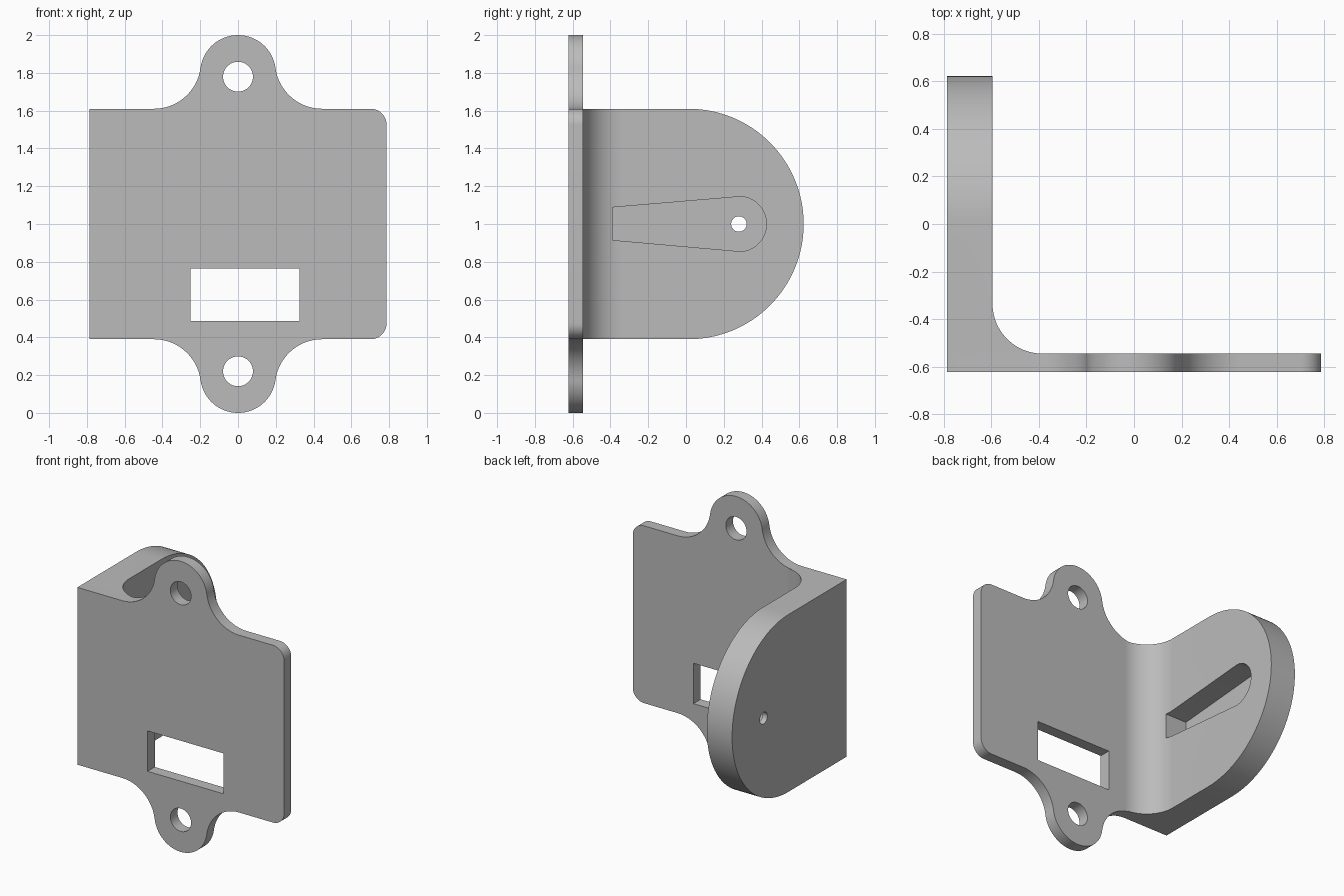
import bpy, bmesh, math
from mathutils import Vector

if "Cube" in bpy.data.objects:
    bpy.data.objects.remove(bpy.data.objects["Cube"])

grey = bpy.data.materials.new("plain grey")
grey.use_nodes = True
grey.diffuse_color = (0.5, 0.5, 0.5, 1)
grey.node_tree.nodes["Principled BSDF"].inputs["Base Color"].default_value = (0.5, 0.5, 0.5, 1)


def arc(cx, cy, r, start, end, n=24):
    """Points on an arc, angles in degrees."""
    return [(cx + r * math.cos(math.radians(start + (end - start) * i / n)),
             cy + r * math.sin(math.radians(start + (end - start) * i / n)))
            for i in range(n + 1)]


def prism(name, outline, axis, low, high):
    """Extrude an outline along an axis; the outline uses the other two axes in order."""
    def place(p, depth):
        c = list(p)
        c.insert("xyz".index(axis), depth)
        return Vector(c)
    bm = bmesh.new()
    bottom = [bm.verts.new(place(p, low)) for p in outline]
    top = [bm.verts.new(place(p, high)) for p in outline]
    n = len(outline)
    bm.faces.new(bottom)
    bm.faces.new(top)
    for i in range(n):
        j = (i + 1) % n
        bm.faces.new((bottom[i], bottom[j], top[j], top[i]))
    bmesh.ops.recalc_face_normals(bm, faces=bm.faces)
    mesh = bpy.data.meshes.new(name)
    bm.to_mesh(mesh)
    bm.free()
    mesh.materials.append(grey)
    obj = bpy.data.objects.new(name, mesh)
    bpy.context.collection.objects.link(obj)
    return obj


def carve(target, cutter, operation="DIFFERENCE"):
    """Apply a boolean and discard the cutter."""
    cutter.hide_render = True
    bpy.context.view_layer.objects.active = target
    mod = target.modifiers.new("carve", "BOOLEAN")
    mod.operation = operation
    mod.solver = "EXACT"
    mod.object = cutter
    bpy.ops.object.modifier_apply(modifier=mod.name)
    bpy.data.objects.remove(cutter)


FRONT, PLATE_BACK = -0.623, -0.545
LEFT, WALL_INNER, RIGHT = -0.787, -0.595, 0.787
HALF = 0.61          # half height of the body
FILLET = 0.21

# L-shaped section with a rounded inner corner
section = [(LEFT, FRONT), (0.9, FRONT), (0.9, PLATE_BACK)]
section += arc(WALL_INNER + FILLET, PLATE_BACK + FILLET, FILLET, 270, 180)
section += [(WALL_INNER, 0.8), (LEFT, 0.8)]
bracket = prism("angle_bracket", section, "z", -0.1, 2.1)

# Plate silhouette: eared top half, mirrored for the bottom
ear_r, sweep_r, ear_z = 0.2, 0.25, 0.8
sweep_z = HALF + sweep_r
sweep_x = math.sqrt((ear_r + sweep_r) ** 2 - (sweep_z - ear_z) ** 2)
tilt = math.degrees(math.atan2(sweep_z - ear_z, sweep_x))
corner = 0.085
upper = arc(RIGHT - corner, HALF - corner, corner, 0, 90, 12)
upper += arc(sweep_x, sweep_z, sweep_r, 270, 180 + tilt)
upper += arc(0, ear_z, ear_r, tilt, 180 - tilt, 48)[1:-1]
upper += arc(-sweep_x, sweep_z, sweep_r, -tilt, -90)
upper += [(-0.9, HALF)]
outline = [(x, 1 + z) for x, z in upper] + [(x, 1 - z) for x, z in reversed(upper)]
carve(bracket, prism("plate_outline", outline, "y", -1, 1), "INTERSECT")

# Side silhouette: full-height plate and round-ended wall
side = [(PLATE_BACK, 2.2), (-1, 2.2), (-1, -0.2), (PLATE_BACK, -0.2), (PLATE_BACK, 1 - HALF)]
side += arc(0.623 - HALF, 1, HALF, -90, 90, 64)
side += [(PLATE_BACK, 1 + HALF)]
carve(bracket, prism("side_outline", side, "x", -1, 1), "INTERSECT")

# Mounting holes and rectangular window in the plate
for z in (0.22, 1.78):
    carve(bracket, prism("mount_hole", arc(0, z, 0.079, 0, 360, 40)[:-1], "y", -0.8, -0.4))
window = [(-0.252, 0.487), (0.325, 0.487), (0.325, 0.765), (-0.252, 0.765)]
carve(bracket, prism("window", window, "y", -0.8, -0.4))

# Tapered blind pocket and pivot hole in the wall
pocket = [(-0.39, 1.088), (-0.39, 0.915)] + arc(0.28, 1, 0.146, -85, 85, 32)
carve(bracket, prism("pocket", pocket, "x", WALL_INNER - 0.155, -0.3))
carve(bracket, prism("pivot_hole", arc(0.28, 1, 0.041, 0, 360, 24)[:-1], "x", -0.9, -0.3))

# Smooth the curved walls, keep the edges crisp
bpy.ops.object.select_all(action="DESELECT")
bracket.select_set(True)
bpy.context.view_layer.objects.active = bracket
bpy.ops.object.shade_smooth_by_angle(angle=math.radians(30))
